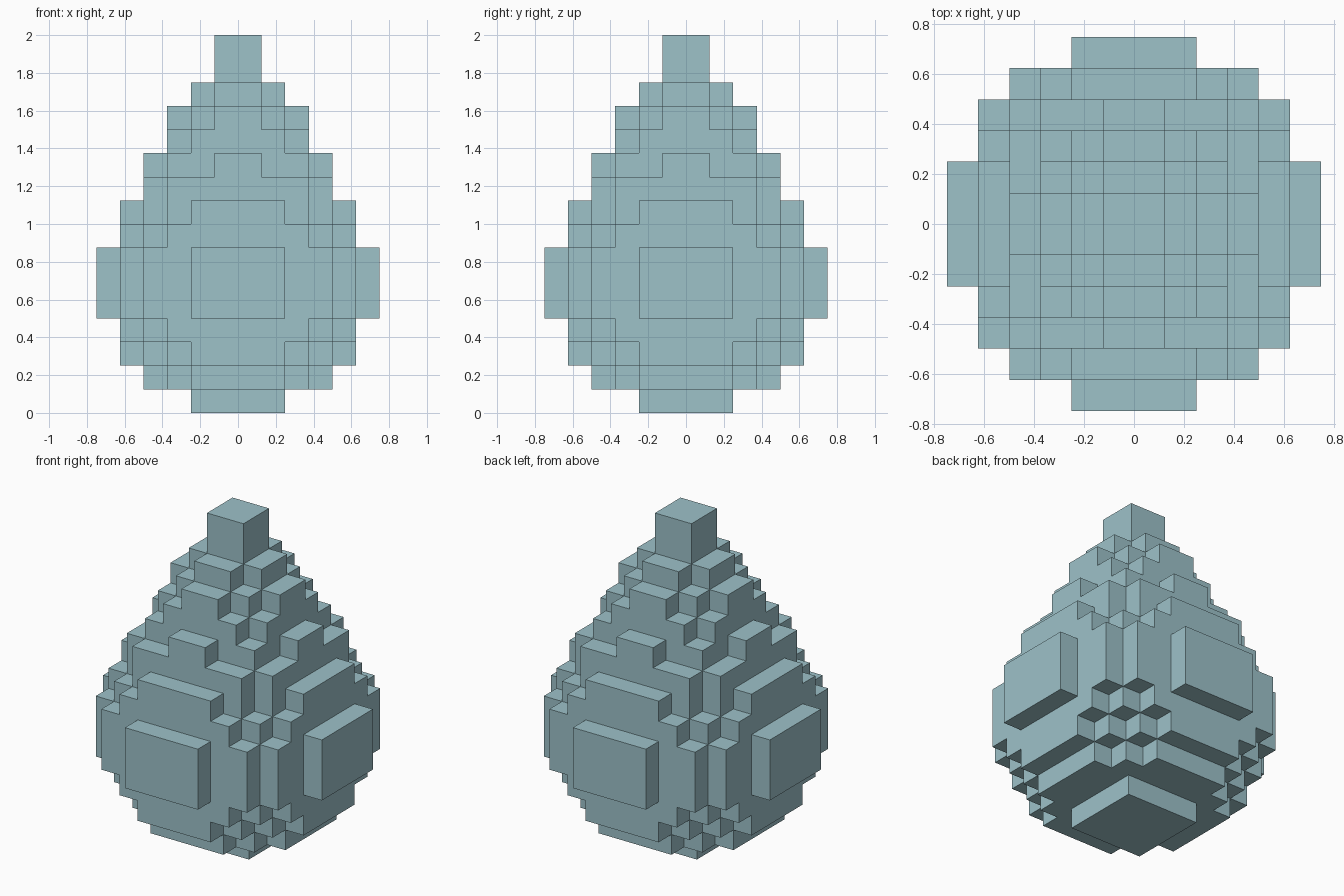
import bpy
import bmesh
from mathutils import Vector

cube = bpy.data.objects.get("Cube")
if cube:
    bpy.data.objects.remove(cube, do_unlink=True)

UNIT = 0.125

# One flat colour
blue = bpy.data.materials.new("pale_blue")
blue.use_nodes = True
colour = (0.337, 0.539, 0.584, 1)
blue.diffuse_color = colour
blue.node_tree.nodes["Principled BSDF"].inputs["Base Color"].default_value = colour

# Layers from the bottom up: (repeat, depth of each block column outward from the axis)
LAYERS = [
    (1, "22"),
    (1, "4432"),
    (1, "55432"),
    (1, "55543"),
    (3, "665544"),
    (1, "55543"),
    (1, "55432"),
    (1, "4443"),
    (1, "4331"),
    (1, "332"),
    (1, "321"),
    (1, "21"),
    (2, "1"),
]

# The wide bulge reaches its full depth only behind the four side plates
BULGE = "665542"


def layer_cells(steps, level):
    """All blocks of one layer, mirrored into four quadrants."""
    cells = set()
    for i, depth in enumerate(steps):
        for j in range(int(depth)):
            for x in (i, -1 - i):
                for y in (j, -1 - j):
                    cells.add((x, y, level))
    return cells


def block_surface(name, cells, material):
    """Skin the outside of a set of blocks and merge the flat areas."""
    bm = bmesh.new()
    for cell in cells:
        centre = Vector(cell) + Vector((0.5, 0.5, 0.5))
        for axis in range(3):
            for side in (-1, 1):
                n = Vector((0, 0, 0))
                n[axis] = side
                if tuple(int(c) for c in Vector(cell) + n) in cells:
                    continue
                u = Vector((0, 0, 0))
                u[(axis + 1) % 3] = 0.5
                v = n.cross(u)
                mid = centre + n * 0.5
                corners = (mid - u - v, mid + u - v, mid + u + v, mid - u + v)
                bm.faces.new([bm.verts.new(c * UNIT) for c in corners])
    bmesh.ops.remove_doubles(bm, verts=bm.verts, dist=UNIT / 100)
    bmesh.ops.dissolve_limit(bm, angle_limit=0.01, verts=bm.verts, edges=bm.edges)
    mesh = bpy.data.meshes.new(name)
    bm.to_mesh(mesh)
    bm.free()
    mesh.materials.append(material)
    obj = bpy.data.objects.new(name, mesh)
    bpy.context.collection.objects.link(obj)
    return obj


# Stepped egg shell
shell = set()
level = 0
for repeat, steps in LAYERS:
    for _ in range(repeat):
        shell |= layer_cells(BULGE if len(steps) == 6 else steps, level)
        level += 1
# Corner columns of the bulge
block_surface("stepped_egg", shell, blue)
